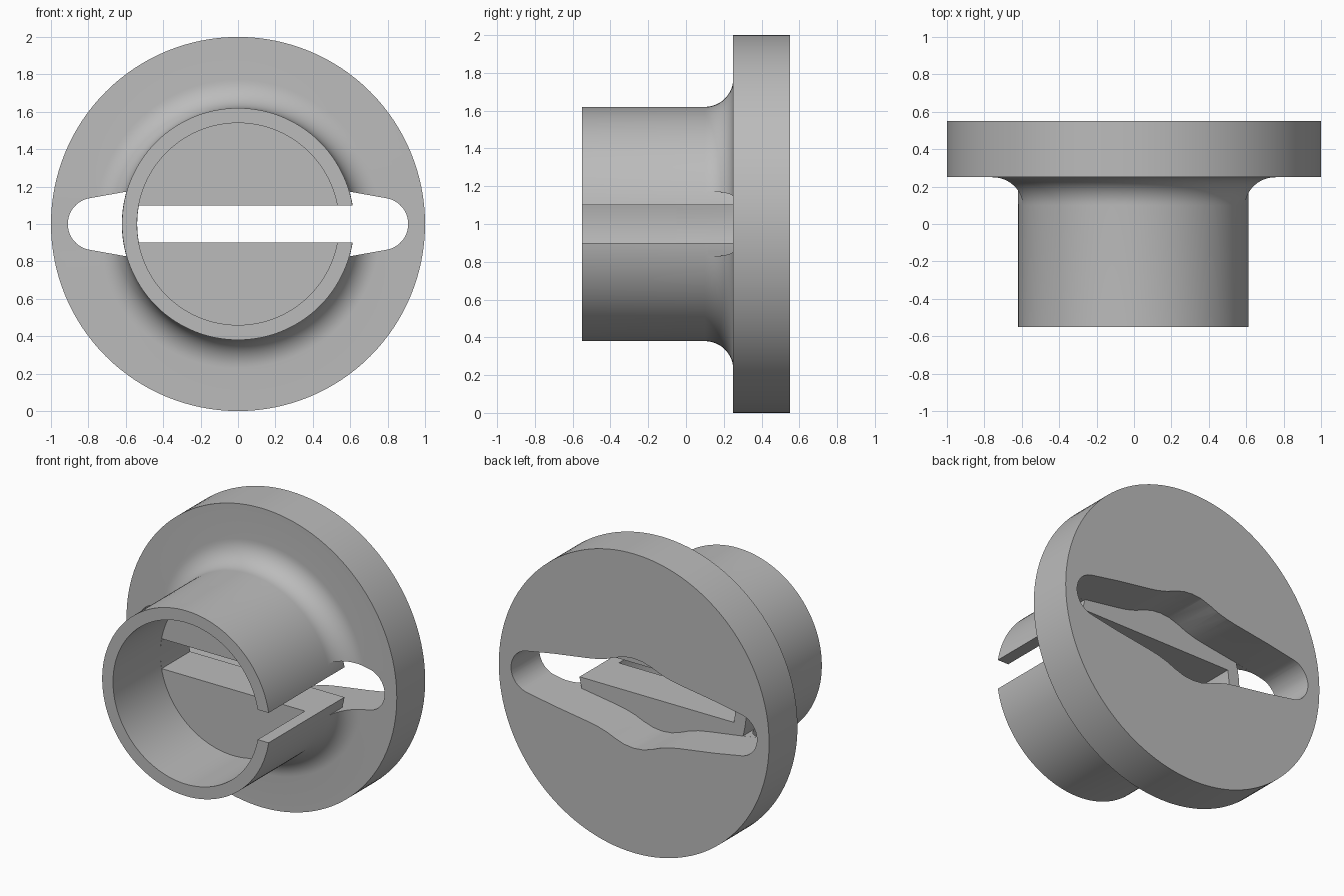
import bpy, bmesh
from math import sin, cos, pi, radians, asin
from mathutils import Vector, Matrix

if "Cube" in bpy.data.objects:
    bpy.data.objects.remove(bpy.data.objects["Cube"])

CENTRE = Vector((0, 0, 1))
TUBE_R, BORE_R, FILLET = 0.62, 0.54, 0.15
FRONT, BACK, FACE, FLOOR = -0.55, 0.55, 0.25, -0.05

grey = bpy.data.materials.new("grey_plastic")
grey.use_nodes = True
colour = (0.5, 0.5, 0.5, 1)
grey.diffuse_color = colour
grey.node_tree.nodes["Principled BSDF"].inputs["Base Color"].default_value = colour


def make_object(name, bm):
    bmesh.ops.recalc_face_normals(bm, faces=bm.faces)
    mesh = bpy.data.meshes.new(name)
    bm.to_mesh(mesh)
    bm.free()
    mesh.materials.append(grey)
    obj = bpy.data.objects.new(name, mesh)
    bpy.context.collection.objects.link(obj)
    return obj


def lathe(name, profile, steps=128):
    """Turn (radius, y) points around the y axis."""
    bm = bmesh.new()
    verts = [bm.verts.new(CENTRE + Vector((r, y, 0))) for r, y in profile]
    edges = [bm.edges.new(pair) for pair in zip(verts, verts[1:])]
    bmesh.ops.spin(bm, geom=verts + edges, cent=CENTRE, axis=(0, 1, 0),
                   angle=2 * pi, steps=steps)
    bmesh.ops.remove_doubles(bm, verts=bm.verts, dist=0.0001)
    return make_object(name, bm)


def prism(name, outline, y0, y1):
    """Extrude an (x, height) outline along y."""
    bm = bmesh.new()
    face = bm.faces.new([bm.verts.new(CENTRE + Vector((x, y0, h))) for x, h in outline])
    new = bmesh.ops.extrude_face_region(bm, geom=[face])["geom"]
    bmesh.ops.translate(bm, vec=(0, y1 - y0, 0),
                        verts=[v for v in new if isinstance(v, bmesh.types.BMVert)])
    return make_object(name, bm)


def arc(radius, a0, a1, steps, cx=0, cy=0):
    return [(cx + radius * cos(a0 + (a1 - a0) * i / steps),
             cy + radius * sin(a0 + (a1 - a0) * i / steps)) for i in range(steps + 1)]


def cut(target, cutter):
    mod = target.modifiers.new("cut", 'BOOLEAN')
    mod.operation, mod.solver, mod.object = 'DIFFERENCE', 'EXACT', cutter
    bpy.context.view_layer.objects.active = target
    bpy.ops.object.modifier_apply(modifier=mod.name)
    bpy.data.objects.remove(cutter)


# Flanged body: hollow tube, blended into a thick disc
blend = arc(FILLET, pi, pi / 2, 12, TUBE_R + FILLET, FACE - FILLET)
body = lathe("flanged_hub", [(0, FLOOR), (BORE_R, FLOOR), (BORE_R, FRONT), (TUBE_R, FRONT)]
             + blend + [(1, FACE), (1, BACK), (0, BACK)])

# Windows where the pocket opens through the disc on both sides of the tube
tip = arc(0.14, radians(-82), radians(82), 24, 0.77)
inner = TUBE_R + 0.001
half = asin(0.173 / inner)
window = tip + arc(inner, half, -half, 16)
for side in (1, -1):
    outline = [(side * x, h) for x, h in window]
    cut(body, prism("window_cutter", outline, 0, BACK + 0.1))

# Tapered pocket in the back, with a rounded bulge at its middle
bulge = [(0.6, 0.173), (0.34, 0.212), (0.27, 0.225), (0.2, 0.245), (0.14, 0.27), (0.07, 0.293)]
upper = bulge + [(0, 0.3)] + [(-x, h) for x, h in reversed(bulge)]
left = [(-x, -h) for x, h in tip]
lower = [(-x, -h) for x, h in upper]
cut(body, prism("pocket_cutter", tip + upper + left + lower, FACE, BACK + 0.1))

# Straight slot through the tube floor and the tube wall on one side
a = asin(0.1 / BORE_R)
slot = [(0.64, -0.1), (0.64, 0.1)] + arc(BORE_R - 0.001, pi - a, pi + a, 8)
cut(body, prism("slot_cutter", slot, FRONT - 0.1, FACE + 0.05))

# Smooth round surfaces, crisp edges
bpy.ops.object.select_all(action='DESELECT')
body.select_set(True)
bpy.context.view_layer.objects.active = body
bpy.ops.object.shade_smooth_by_angle(angle=radians(25))
